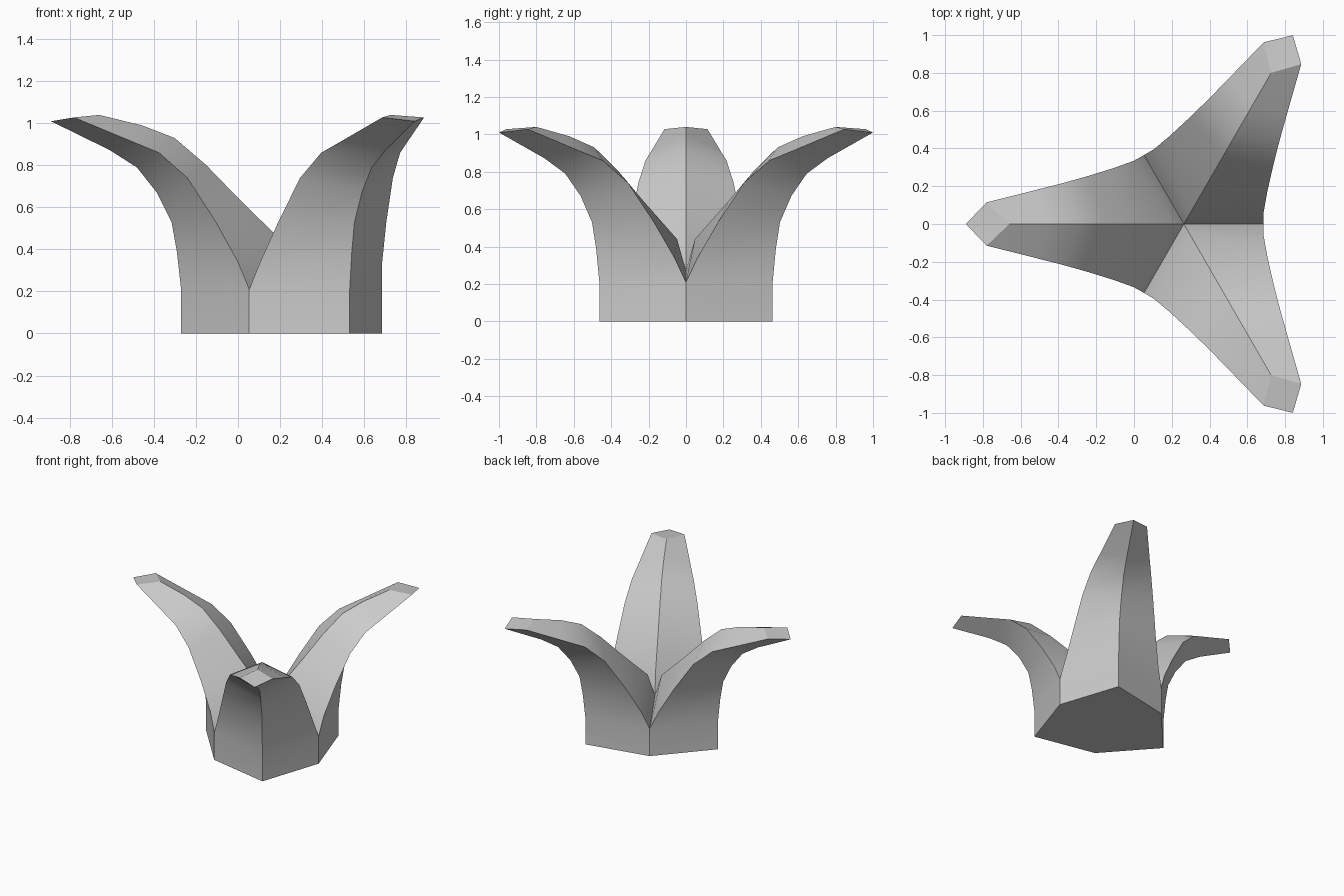
import bpy, bmesh, math

if "Cube" in bpy.data.objects:
    bpy.data.objects.remove(bpy.data.objects["Cube"])

CX = 0.264  # threefold axis of the plant

# petal profiles: keel (d, z), side edge (d, half width, z), top ridge (d, z)
KEEL = [(.535, .21), (.555, .39), (.58, .53), (.65, .67), (.745, .79), (.875, .873), (1.154, 1.01)]
SIDE = [(.211, .365, .21), (.264, .335, .34), (.369, .297, .53), (.504, .255, .74),
        (.639, .217, .86), (.784, .18, .92), (1.044, .115, 1.028)]
RIDGE = [(0, .27), (.055, .44), (.264, .645), (.414, .80), (.565, .93), (.72, .99), (.924, 1.04)]

bm = bmesh.new()


def petal(angle):
    c, s = math.cos(angle), math.sin(angle)

    def v(d, w, z):
        return bm.verts.new((CX + d * c - w * s, d * s + w * c, z))

    keel = [v(d, 0, z) for d, z in KEEL]
    ridge = [v(d, 0, z) for d, z in RIDGE]
    foot = v(KEEL[0][0], 0, 0)
    centre = v(0, 0, 0)
    for sg in (1, -1):
        side = [v(d, sg * w, z) for d, w, z in SIDE]
        low = v(SIDE[0][0], sg * SIDE[0][1], 0)
        quads = [(foot, low, side[0], keel[0])]                      # base wall
        for i in range(len(side) - 1):
            quads.append((keel[i], side[i], side[i + 1], keel[i + 1]))    # outer skin
            quads.append((ridge[i], ridge[i + 1], side[i + 1], side[i]))  # inner skin
        quads.append((keel[-1], side[-1], ridge[-1]))                # tip
        quads.append((foot, centre, low))                            # underside
        for q in quads:
            bm.faces.new(q if sg > 0 else q[::-1])


for k in range(3):
    petal(math.radians(60 + 120 * k))

bmesh.ops.remove_doubles(bm, verts=bm.verts[:], dist=0.003)
bmesh.ops.recalc_face_normals(bm, faces=bm.faces[:])
mesh = bpy.data.meshes.new("three_leaf_sprout")
bm.to_mesh(mesh)
bm.free()
obj = bpy.data.objects.new("three_leaf_sprout", mesh)
bpy.context.collection.objects.link(obj)
bpy.context.view_layer.objects.active = obj
obj.select_set(True)
bpy.ops.object.shade_smooth_by_angle(angle=math.radians(30))
